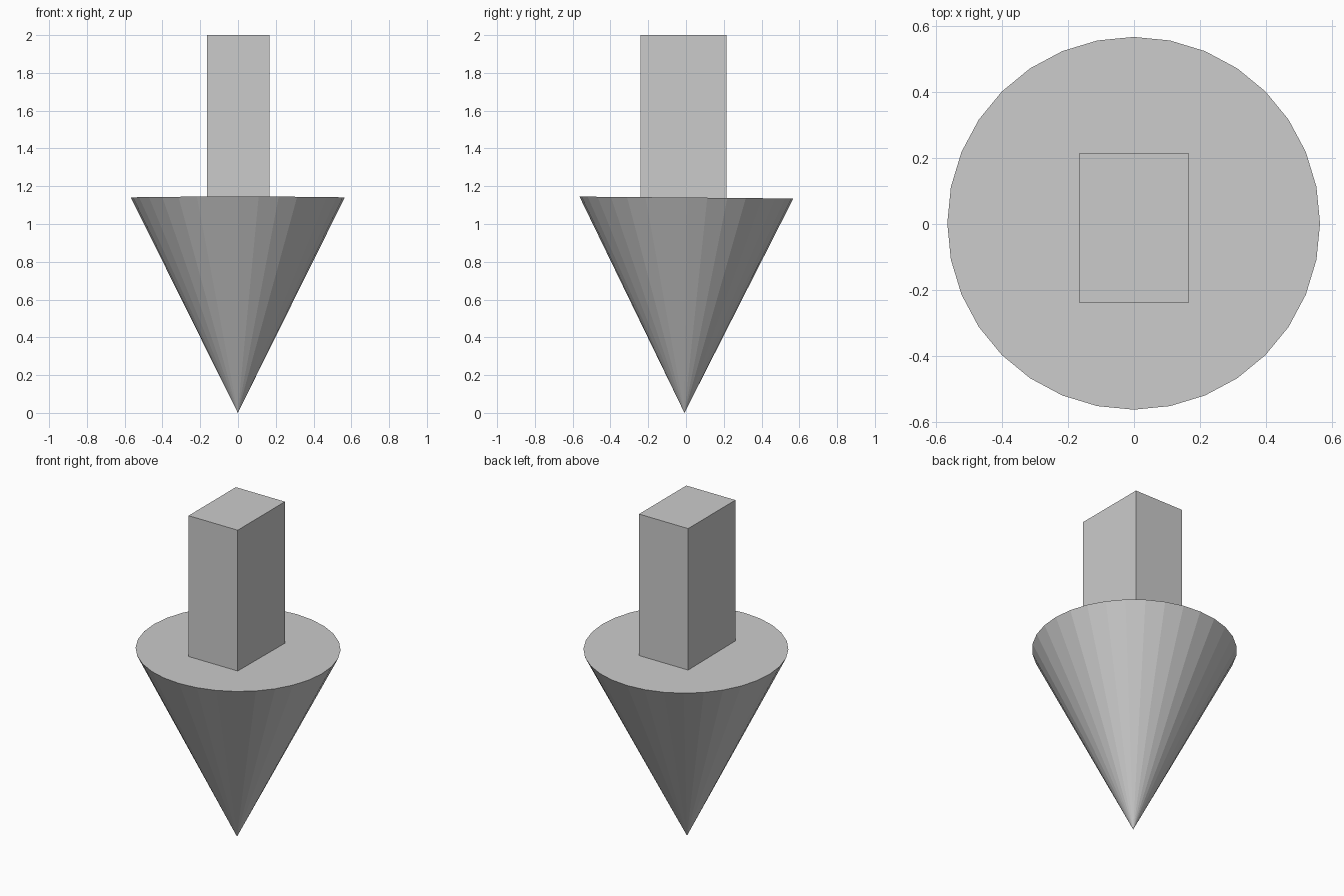
import bpy, math

if "Cube" in bpy.data.objects:
    bpy.data.objects.remove(bpy.data.objects["Cube"])

TILT = -0.009   # the cone leans very slightly about x
HEIGHT = 1.14
RADIUS = 0.566

# Arrow head: 32-sided cone pointing down, with a flat cap on top
bpy.ops.mesh.primitive_cone_add(
    vertices=32, radius1=0, radius2=RADIUS, depth=HEIGHT,
    location=(-0.001, -0.003, HEIGHT / 2), rotation=(TILT, 0, 0))
bpy.context.object.name = "arrow_head"

# Arrow shaft: rectangular block standing on the cap
x0, x1, y0, y1, z0, z1 = -0.165, 0.166, -0.24, 0.215, 1.135, 2.0
bpy.ops.mesh.primitive_cube_add(
    size=1, location=((x0 + x1) / 2, (y0 + y1) / 2, (z0 + z1) / 2))
shaft = bpy.context.object
shaft.name = "arrow_shaft"
shaft.scale = (x1 - x0, y1 - y0, z1 - z0)
